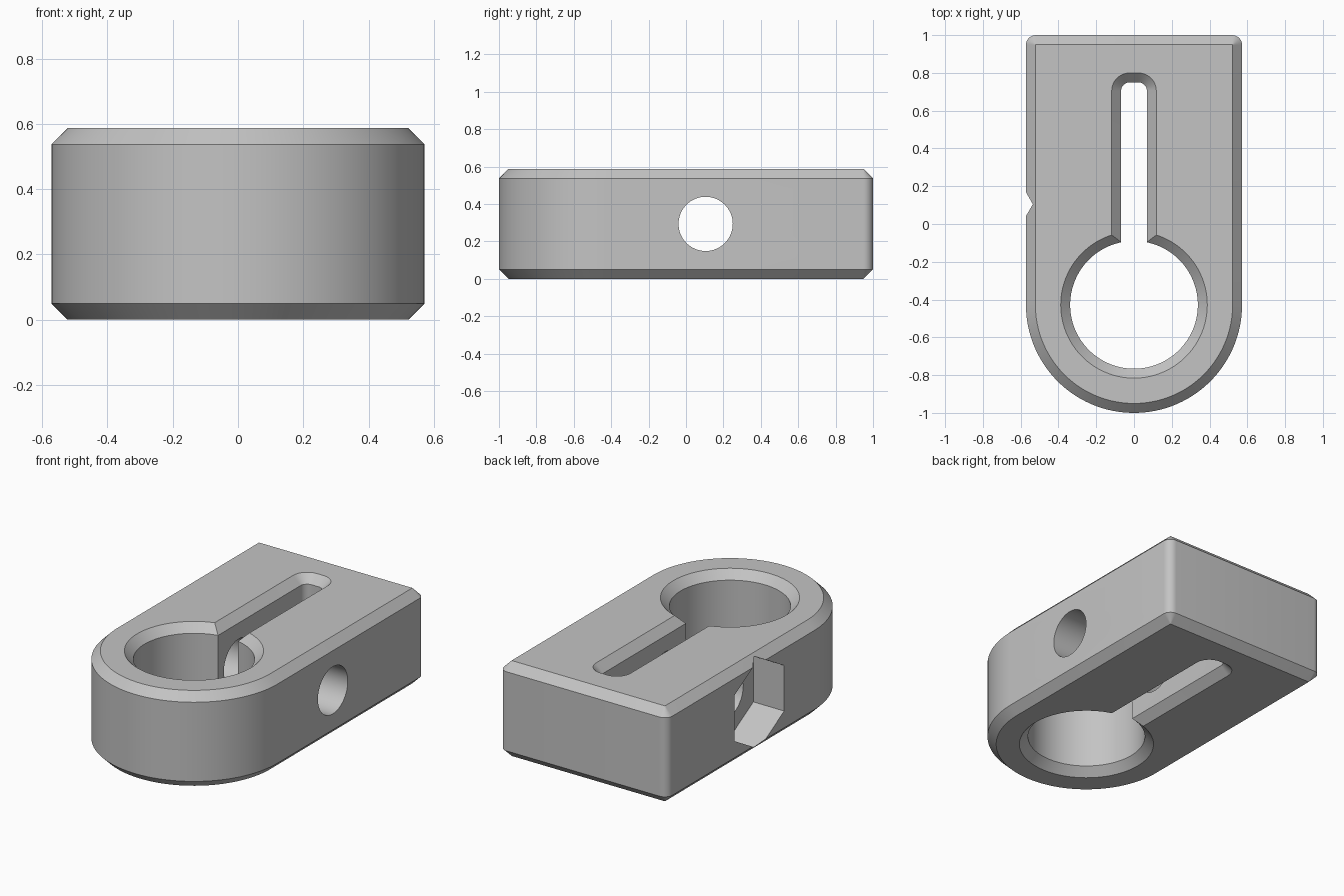
import bpy
import bmesh
from math import radians, cos, sin, pi

cube = bpy.data.objects.get("Cube")
if cube:
    bpy.data.objects.remove(cube, do_unlink=True)

H = 0.587         # block height
W = 0.572         # half width, also the radius of the round end
C = 0.05          # chamfer size
BORE_Y = -0.428   # centre of the round end and bore
PIN_Y = 0.105     # centre of the cross hole


def outline(arcs, offset):
    """Points along arcs (cx, cy, radius, start, end, count), grown by offset."""
    points = []
    for cx, cy, r, start, end, count in arcs:
        for i in range(count):
            a = radians(start + (end - start) * i / max(count - 1, 1))
            points.append((cx + (r + offset) * cos(a), cy + (r + offset) * sin(a)))
    return points


def ring(cy, r, count):
    return [(0, cy, r, 0, 360 - 360 / count, count)]


def loft(name, arcs, levels):
    """Solid through the outline at each (z, offset) level."""
    bm = bmesh.new()
    rings = [[bm.verts.new((x, y, z)) for x, y in outline(arcs, off)]
             for z, off in levels]
    n = len(rings[0])
    for low, high in zip(rings, rings[1:]):
        for i in range(n):
            j = (i + 1) % n
            bm.faces.new((low[i], low[j], high[j], high[i]))
    bm.faces.new(rings[0][::-1])
    bm.faces.new(rings[-1])
    bmesh.ops.recalc_face_normals(bm, faces=bm.faces)
    mesh = bpy.data.meshes.new(name)
    bm.to_mesh(mesh)
    bm.free()
    obj = bpy.data.objects.new(name, mesh)
    bpy.context.collection.objects.link(obj)
    return obj


# Block with one round end, small back corner fillets and chamfered rims
corner = 0.052
block_arcs = [
    (0, BORE_Y, W, 180, 360, 97),
    (W - corner, 1 - corner, corner, 0, 90, 9),
    (corner - W, 1 - corner, corner, 90, 180, 9),
]
block = loft("clamp_block", block_arcs, [(0, -C), (C, 0), (H - C, 0), (H, -C)])

# Cutters that flare at top and bottom to leave chamfers
flare = [(-C, 2 * C), (C, 0), (H - C, 0), (H + C, 2 * C)]
bore = loft("bore_cutter", ring(BORE_Y, 0.338, 128), flare)

half, fillet, end_y = 0.068, 0.045, 0.75
slot_arcs = [
    (half, BORE_Y, 0, 0, 0, 1),
    (half - fillet, end_y - fillet, fillet, 0, 90, 13),
    (fillet - half, end_y - fillet, fillet, 90, 180, 13),
    (-half, BORE_Y, 0, 180, 180, 1),
]
slot = loft("slot_cutter", slot_arcs, flare)

# Cross hole through the width and hexagonal nut pocket on one side
hole = loft("cross_hole_cutter", ring(PIN_Y, 0.145, 64), [(-1, 0), (1, 0)])
pocket = loft("nut_pocket_cutter", ring(PIN_Y, 0.28, 6), [(-1, 0), (-0.362, 0)])
for side_cutter in (hole, pocket):
    side_cutter.rotation_euler.y = pi / 2
    side_cutter.location.z = H / 2

# Cut the block
bpy.ops.object.select_all(action="DESELECT")
bpy.context.view_layer.objects.active = block
block.select_set(True)
for cutter in (bore, slot, pocket, hole):
    cutter.hide_render = True
    mod = block.modifiers.new(cutter.name, "BOOLEAN")
    mod.operation = "DIFFERENCE"
    mod.solver = "EXACT"
    mod.object = cutter
    bpy.ops.object.modifier_apply(modifier=mod.name)
for cutter in (bore, slot, pocket, hole):
    bpy.data.objects.remove(cutter, do_unlink=True)

# Single grey finish
grey = bpy.data.materials.new("plain_grey")
grey.use_nodes = True
colour = (0.55, 0.55, 0.55, 1)
grey.diffuse_color = colour
grey.node_tree.nodes["Principled BSDF"].inputs["Base Color"].default_value = colour
block.data.materials.clear()
block.data.materials.append(grey)
for face in block.data.polygons:
    face.material_index = 0

bpy.ops.object.shade_smooth_by_angle(angle=radians(30))
